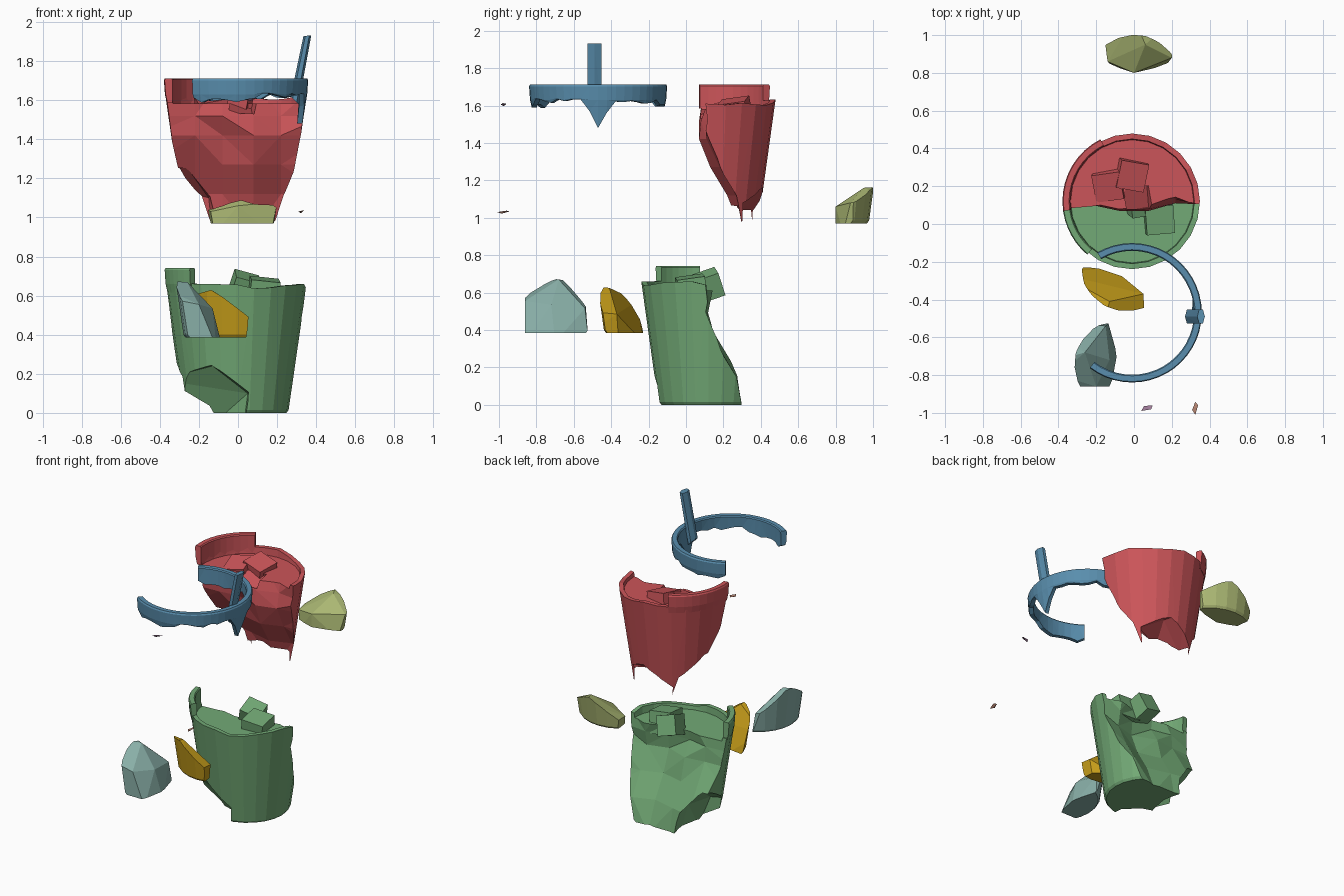
import bpy, bmesh, random
from math import sin, cos, radians, tau
from mathutils import Matrix, Vector, Euler

if "Cube" in bpy.data.objects:
    bpy.data.objects.remove(bpy.data.objects["Cube"])

random.seed(4)
CX, CY, N = -0.01, 0.12, 24      # cup axis and side count


def to_obj(name, bm):
    bmesh.ops.recalc_face_normals(bm, faces=bm.faces)
    me = bpy.data.meshes.new(name)
    bm.to_mesh(me)
    bm.free()
    ob = bpy.data.objects.new(name, me)
    bpy.context.collection.objects.link(ob)
    return ob


def loft(name, rings):
    """Closed solid through a list of equal-sized point loops."""
    bm = bmesh.new()
    vs = [[bm.verts.new(p) for p in ring] for ring in rings]
    n = len(vs[0])
    for a, b in zip(vs, vs[1:]):
        for i in range(n):
            j = (i + 1) % n
            bm.faces.new((a[i], a[j], b[j], b[i]))
    bm.faces.new(vs[0])
    bm.faces.new(vs[-1])
    bmesh.ops.triangulate(bm, faces=[f for f in bm.faces if len(f.verts) == 4])
    return to_obj(name, bm)


def hull(name, pts):
    bm = bmesh.new()
    for p in pts:
        bm.verts.new(p)
    res = bmesh.ops.convex_hull(bm, input=bm.verts)
    bmesh.ops.delete(bm, geom=[v for v in res['geom_interior'] if isinstance(v, bmesh.types.BMVert)],
                     context='VERTS')
    return to_obj(name, bm)


def ice(loc, rot, size=0.15):
    bm = bmesh.new()
    m = Matrix.Translation(loc) @ Euler([radians(a) for a in rot]).to_matrix().to_4x4()
    bmesh.ops.create_cube(bm, size=size, matrix=m)
    return to_obj("ice", bm)


def rim(a0, a1, low):
    """Lip of the cup from angle a0 to a1, with lower edge low(angle)."""
    steps = max(2, round((a1 - a0) / 7.5))
    rings = []
    for k in range(steps + 1):
        d = a0 + (a1 - a0) * k / steps
        z, a = low(d), radians(d)
        r = 0.269 + 0.09 * z / 0.65
        prof = [(r, z), (0.364, 0.66 if z < 0.66 else z + 0.005), (0.369, 0.732), (0.364, 0.742),
                (0.334, 0.742), (0.328, 0.735), (r - 0.027, z)]
        rings.append([(CX + q * cos(a), CY + q * sin(a), h) for q, h in prof])
    return loft("rim", rings)


def carve(name, base, ops):
    ob = bpy.data.objects.new(name, base.data.copy())
    bpy.context.collection.objects.link(ob)
    for kind, cutter in ops:
        m = ob.modifiers.new("cut", 'BOOLEAN')
        m.operation, m.object, m.solver = kind, cutter, 'EXACT'
    dg = bpy.context.evaluated_depsgraph_get()
    me = bpy.data.meshes.new_from_object(ob.evaluated_get(dg))
    ob.modifiers.clear()
    ob.data = me
    return ob


def finish(ob, extras, offset, color):
    """Merge extra solids into ob, move it into place and colour it."""
    bm = bmesh.new()
    bm.from_mesh(ob.data)
    for e in extras:
        bm.from_mesh(e.data)
        bpy.data.objects.remove(e)
    bm.to_mesh(ob.data)
    bm.free()
    ob.data.transform(Matrix.Translation(offset))
    mat = bpy.data.materials.new(ob.name + "_color")
    mat.diffuse_color = (*color, 1)
    mat.use_nodes = True
    mat.node_tree.nodes["Principled BSDF"].inputs["Base Color"].default_value = mat.diffuse_color
    ob.data.materials.clear()
    ob.data.materials.append(mat)


# whole filled cup, with a ragged upper wall edge
jag = [random.uniform(-0.02, 0.015) for _ in range(N)]
rings = []
for r, z, w in [(0.258, 0, 0), (0.269, 0.015, 0), (0.359, 0.65, 1), (0.33, 0.65, 1), (0.326, 0.612, 0)]:
    rings.append([(CX + r * cos(tau * i / N), CY + r * sin(tau * i / N), z + w * jag[i]) for i in range(N)])
cup = loft("whole_cup", rings)

# fracture sheet separating the front and back halves
xs = [-0.45, -0.22, -0.08, 0.08, 0.22, 0.45]
sheet = [(-0.05, (.32, .31, .30, .30, .31, .30)),
         (0.15, (.27, .29, .26, .22, .27, .26)),
         (0.30, (.18, .20, .17, .13, .18, .19)),
         (0.45, (.10, .11, .13, .07, .11, .14)),
         (0.55, (.08, .10, .07, .08, .13, .10)),
         (0.75, (.08, .08, .10, .14, .17, .08))]
back = loft("back_cutter", [[(x, y, z) for x, y in zip(xs, ys)] + [(0.45, 1, z), (-0.45, 1, z)]
                            for z, ys in sheet])

# chunk cutters at the base
olive_cut = hull("rear_cutter", [
    (-.12, .25, -.05), (0, .21, -.05), (.17, .25, -.05), (.2, .5, -.05), (-.14, .5, -.05),
    (-.17, .5, .08), (-.14, .27, .06), (0, .21, .09), (.2, .29, .11), (0, .5, .2), (.06, .36, .19),
    (.21, .5, .13)])
yellow_cut = hull("front_cutter", [
    (.05, -.3, -.05), (.03, -.07, -.05), (-.12, .06, -.05), (-.2, .07, -.05), (-.4, .07, -.05),
    (-.4, -.3, -.05), (-.17, -.3, .26), (-.13, -.12, .24), (.06, -.3, .12), (.05, -.08, .1), (-.4, .03, .17)])
teal_cut = hull("left_cutter", [
    (-.4, .02, -.05), (-.4, .4, -.05), (-.11, .02, -.05), (-.08, .18, -.05), (-.13, .36, -.05),
    (-.4, .02, .21), (-.2, .02, .17), (-.4, .08, .26), (-.4, .16, .29), (-.26, .2, .285),
    (-.4, .28, .27), (-.13, .16, .15), (-.4, .37, .2), (-.15, .34, .13)])
cube_mid = ice((.03, .12, .64), (20, 15, 10), 0.13)

# fractured pieces
red = carve("back_half", cup, [('INTERSECT', back), ('DIFFERENCE', olive_cut),
                               ('DIFFERENCE', teal_cut), ('DIFFERENCE', cube_mid)])
green = carve("front_half", cup, [('DIFFERENCE', back), ('DIFFERENCE', yellow_cut), ('DIFFERENCE', teal_cut)])
olive = carve("rear_base_chunk", cup, [('INTERSECT', olive_cut)])
yellow = carve("front_base_chunk", cup, [('INTERSECT', yellow_cut)])
teal = carve("left_base_chunk", cup, [('INTERSECT', teal_cut)])


def low_body(d):
    return 0.615


def low_ring(d):
    spike = {-7.5: 0.6, 0: 0.51, 7.5: 0.59}
    if abs(d) < 8:
        return spike[min(spike, key=lambda k: abs(k - d))]
    return (0.635 if d > 75 or d < -75 else 0.655) + random.uniform(-0.02, 0.012)


finish(red, [rim(117, 188, low_body), ice((-.02, .265, .585), (8, 12, -10)),
             ice((-.13, .215, .57), (15, -10, 8))], (0, 0, 0.97), (.6, .09, .1))
finish(green, [cube_mid, rim(188, 230, low_body), ice((.13, .03, .61), (8, 6, 5))],
       (0, 0, 0), (.17, .4, .18))
finish(olive, [], (0, .59, .97), (.4, .47, .17))
finish(yellow, [], (0, -.29, .385), (.55, .33, .01))
finish(teal, [], (0, -.88, .385), (.25, .43, .39))

# broken lip ring with the straw
blue = rim(-127.5, 120, low_ring)
blue.name = "lip_ring_with_straw"
hexa = [(.02 * cos(tau * i / 6), .043 * sin(tau * i / 6)) for i in range(6)]
straw = loft("straw", [[(cx + x, CY - .02 + y, z + s * x) for x, y in hexa]
                       for cx, z, s in [(.29, .63, -1.0), (.355, .96, .1)]])
finish(blue, [straw], (0, -.59, .97), (.1, .27, .42))

# two tiny splinters
for name, loc, ang, col in [("small_splinter", (.07, -.975, 1.605), 5, (.35, .2, .32)),
                            ("side_splinter", (.325, -.975, 1.03), 70, (.5, .25, .18))]:
    m = Matrix.Translation(loc) @ Matrix.Rotation(radians(ang), 4, 'Z')
    pts = [(-.033, -.012, 0), (-.015, .013, 0), (.03, .012, .004), (.02, -.008, .008), (-.01, 0, -.008)]
    finish(hull(name, [m @ Vector(p) for p in pts]), [], (0, 0, 0), col)

for c in (cup, back, olive_cut, yellow_cut, teal_cut):
    bpy.data.objects.remove(c)
